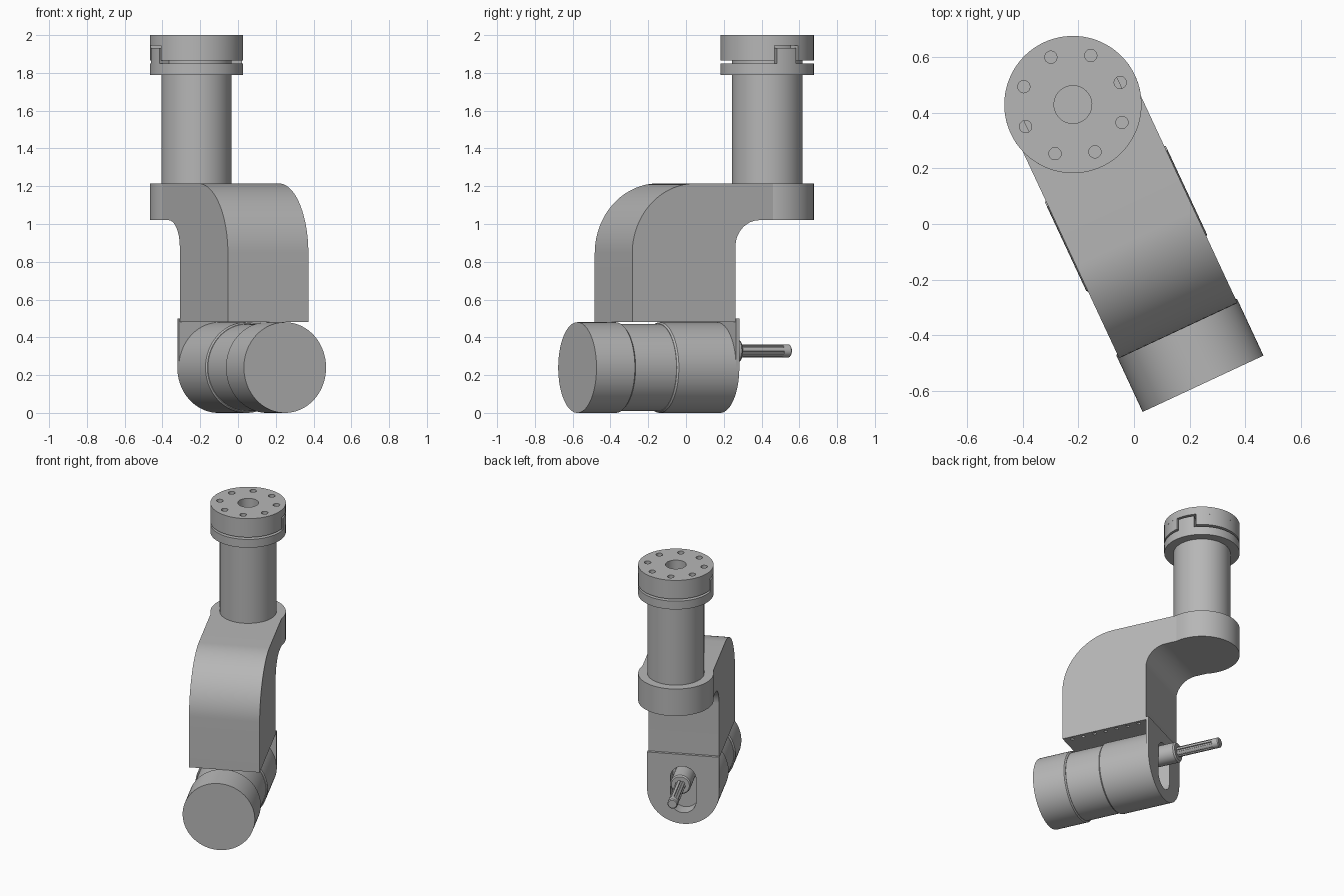
import bpy, bmesh
from math import sin, cos, radians, pi
from mathutils import Matrix

if "Cube" in bpy.data.objects:
    bpy.data.objects.remove(bpy.data.objects["Cube"], do_unlink=True)

grey = bpy.data.materials.new("machine grey")
grey.use_nodes = True
grey.diffuse_color = (0.47, 0.47, 0.47, 1)
grey.node_tree.nodes["Principled BSDF"].inputs["Base Color"].default_value = grey.diffuse_color

# Local frame: column axis at the origin, arm reaching towards -y
PLACE = Matrix.Translation((-0.22, 0.43, 0)) @ Matrix.Rotation(radians(25), 4, "Z")
UP = Matrix.Identity(4)
ACROSS = Matrix(((0, 0, 1, 0), (1, 0, 0, 0), (0, 1, 0, 0), (0, 0, 0, 1)))  # profile (y, z) along x
ALONG = Matrix(((1, 0, 0, 0), (0, 0, 1, 0), (0, 1, 0, 0), (0, 0, 0, 1)))   # profile (x, z) along y


def finish(name, bm, matrix):
    bmesh.ops.remove_doubles(bm, verts=bm.verts, dist=1e-5)
    bm.transform(PLACE @ matrix)
    bmesh.ops.recalc_face_normals(bm, faces=bm.faces)
    mesh = bpy.data.meshes.new(name)
    bm.to_mesh(mesh)
    bm.free()
    mesh.materials.append(grey)
    obj = bpy.data.objects.new(name, mesh)
    bpy.context.collection.objects.link(obj)
    return obj


def prism(name, points, low, high, matrix=UP):
    bm = bmesh.new()
    face = bm.faces.new([bm.verts.new((a, b, low)) for a, b in points])
    top = bmesh.ops.extrude_face_region(bm, geom=[face])["geom"]
    bmesh.ops.translate(bm, vec=(0, 0, high - low),
                        verts=[v for v in top if isinstance(v, bmesh.types.BMVert)])
    return finish(name, bm, matrix)


def lathe(name, profile, matrix=UP, steps=96):
    bm = bmesh.new()
    verts = [bm.verts.new((r, 0, h)) for r, h in profile]
    edges = [bm.edges.new(pair) for pair in zip(verts, verts[1:])]
    bmesh.ops.spin(bm, geom=verts + edges, cent=(0, 0, 0), axis=(0, 0, 1),
                   angle=2 * pi, steps=steps, use_duplicate=False)
    return finish(name, bm, matrix)


def arc(r, start, end, cx=0, cy=0, steps=24):
    angles = [radians(start + (end - start) * i / steps) for i in range(steps + 1)]
    return [(cx + r * cos(a), cy + r * sin(a)) for a in angles]


def circle(r, cx=0, cy=0, steps=24):
    return arc(r, 0, 360, cx, cy, steps)[:-1]


def sector(name, start, end, low, high):
    return prism(name, arc(FLANGE, start, end) + arc(0.18, end, start), low, high)


def cut(obj, cutter):
    mod = obj.modifiers.new("cut", "BOOLEAN")
    mod.operation, mod.solver, mod.object = "DIFFERENCE", "EXACT", cutter
    bpy.context.view_layer.objects.active = obj
    bpy.ops.object.modifier_apply(modifier=mod.name)


def discard(cutter):
    bpy.data.objects.remove(cutter, do_unlink=True)


FLANGE, HALF = 0.247, 0.235
ARM_TOP, ARM_LOW = 1.215, 1.02

# Column with a blind bore at its top
lathe("column", [(0, 1.2), (0.186, 1.2), (0.186, 1.945), (0.068, 1.945), (0.068, 1.86), (0, 1.86)])

# Coupling: lower ring with two stop tabs, upper ring notched around them
prism("coupling_lower_ring", circle(FLANGE, steps=96), 1.79, 1.85)
for side, turn in (("left", 0), ("right", 180)):
    sector("stop_tab_" + side, turn - 13, turn + 13, 1.85, 1.932)
for side, turn in (("back", 90), ("front", 270)):
    sector("coupling_skirt_" + side, turn - 74, turn + 74, 1.865, 1.945)
plate = prism("coupling_top_plate", circle(FLANGE, steps=96), 1.945, 2.0)
bores = [circle(0.068, steps=48)]
bores += [circle(0.022, 0.188 * cos(k * pi / 4), 0.188 * sin(k * pi / 4)) for k in range(8)]
for outline in bores:
    cutter = prism("bore_cutter", outline, 1.9, 2.1)
    cut(plate, cutter)
    discard(cutter)

# Arm: bent bracket with a round end under the column
bend = ([(0, ARM_TOP)] + arc(0.37, 90, 180, -0.528, ARM_TOP - 0.37)
        + [(-0.898, 0.482), (-0.295, 0.482)]
        + arc(0.14, 180, 90, -0.155, ARM_LOW - 0.14) + [(0, ARM_LOW)])
arm = prism("arm", bend, -HALF, HALF, ACROSS)
prism("arm_round_end", circle(FLANGE, steps=96), ARM_LOW, ARM_TOP)

# Screw holes along both lower edges of the arm
for x in (-0.205, 0.205):
    for k in range(7):
        cutter = prism("screw_cutter", circle(0.012, x, -0.36 - 0.08 * k, 12), 0.4, 0.52)
        cut(arm, cutter)
        discard(cutter)

# Motor: front drum, slimmer middle and rear housing
AXIS = Matrix.Translation((0, 0, 0.24)) @ ALONG
lathe("motor_drum", [(0, -1.109), (0.24, -1.109), (0.24, -0.885), (0.232, -0.877), (0, -0.877)], AXIS)
lathe("motor_middle", [(0, -0.88), (0.23, -0.88), (0.23, -0.62), (0, -0.62)], AXIS)
housing = lathe("motor_housing", [(0, -0.637), (0.233, -0.637), (0.24, -0.628), (0.24, -0.285), (0, -0.285)], AXIS)

# Rear cover plate: round below, square above, with an upright slot
cover = prism("rear_cover", arc(0.24, 180, 360, 0, 0.24, 48) + [(0.24, 0.5), (-0.24, 0.5)],
              -0.294, -0.275, ALONG)
slot = prism("slot_cutter", arc(0.085, 0, 180, 0, 0.33) + arc(0.085, 180, 360, 0, 0.165),
             -0.37, -0.2, ALONG)
for part in (housing, cover):
    cut(part, slot)
discard(slot)

# Output shaft: collar, fluted rod and rounded tip
SHAFT = Matrix.Translation((0, 0, 0.328)) @ ALONG
lathe("shaft_collar", [(0, -0.38), (0.068, -0.38), (0.068, -0.18), (0.06, -0.17), (0, -0.17)], SHAFT, 48)
flutes = []
for k in range(6):
    flutes += arc(0.034, 60 * k, 60 * k + 32, steps=4) + arc(0.027, 60 * k + 36, 60 * k + 56, steps=3)
prism("shaft_rod", flutes, -0.2, 0.09, SHAFT)
lathe("shaft_tip", [(0, 0.085), (0.034, 0.085), (0.034, 0.125), (0.028, 0.131), (0, 0.131)], SHAFT, 32)

# Smooth round surfaces, keep edges crisp
bpy.ops.object.select_all(action="DESELECT")
for obj in bpy.context.collection.objects:
    if obj.type == "MESH" and grey.name in obj.data.materials:
        obj.select_set(True)
        bpy.context.view_layer.objects.active = obj
bpy.ops.object.shade_smooth_by_angle(angle=radians(30))
